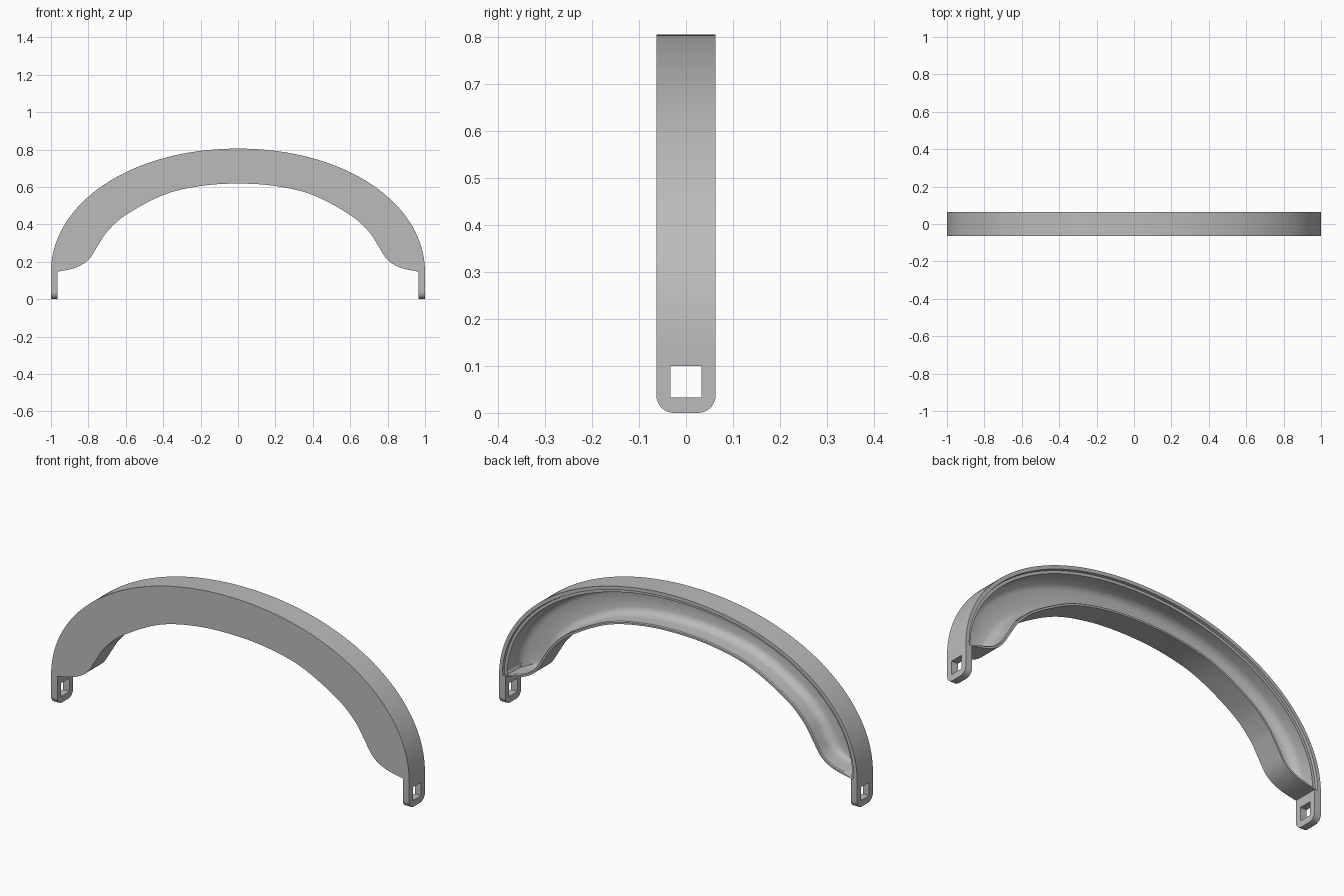
import bpy, bmesh, math
from mathutils import Vector

cube = bpy.data.objects.get("Cube")
if cube:
    bpy.data.objects.remove(cube, do_unlink=True)

grey = bpy.data.materials.new("satin grey")
grey.use_nodes = True
grey.diffuse_color = (0.5, 0.5, 0.5, 1)
grey.node_tree.nodes["Principled BSDF"].inputs["Base Color"].default_value = (0.5, 0.5, 0.5, 1)

W = 0.063       # half depth of the band
WALL = 0.034    # outer wall and tab thickness
LIP = 0.013     # inner wall thickness


def add_object(name, bm):
    bmesh.ops.recalc_face_normals(bm, faces=bm.faces)
    mesh = bpy.data.meshes.new(name)
    bm.to_mesh(mesh)
    bm.free()
    mesh.materials.append(grey)
    ob = bpy.data.objects.new(name, mesh)
    bpy.context.collection.objects.link(ob)
    return ob


def activate(ob):
    bpy.ops.object.select_all(action='DESELECT')
    ob.select_set(True)
    bpy.context.view_layer.objects.active = ob


def spline(a, b, c, d, t):
    return 0.5 * (2 * b + (c - a) * t + (2 * a - 5 * b + 4 * c - d) * t * t
                  + (3 * b - a - 3 * c + d) * t ** 3)


def outer_point(angle):
    p = 2 / 2.05
    c, s = math.cos(angle), max(math.sin(angle), 0)
    return Vector((math.copysign(abs(c) ** p, c), 0, 0.14 + 0.665 * s ** p))


def normals(points):
    # normals pointing away from the arch centre
    result = []
    for i in range(len(points)):
        d = points[min(i + 1, len(points) - 1)] - points[max(i - 1, 0)]
        result.append(Vector((d.z, 0, -d.x)).normalized())
    return result


# Half of the inner edge as x, z, with the matching angle on the outer edge
half = [Vector(v) for v in (
    (0.965, 0.147, 0), (0.87, 0.168, 0.07), (0.8, 0.21, 0.17),
    (0.75, 0.285, 0.3), (0.7, 0.36, 0.42), (0.6, 0.45, 0.62),
    (0.4, 0.557, 0.95), (0.2, 0.605, 1.27))]
ctrl = half + [Vector((0, 0.618, math.pi / 2))]
ctrl += [Vector((-v.x, v.y, math.pi - v.z)) for v in reversed(half)]
STEPS = 8
stations = []
for i in range(len(ctrl) - 1):
    a, d = ctrl[max(i - 1, 0)], ctrl[min(i + 2, len(ctrl) - 1)]
    stations += [spline(a, ctrl[i], ctrl[i + 1], d, k / STEPS) for k in range(STEPS)]
stations.append(ctrl[-1])
outer = [outer_point(s.z) for s in stations]
inner = [Vector((s.x, 0, s.y)) for s in stations]
n_out, n_in = normals(outer), normals(inner)

# Hollow arch: front plate, stepped outer wall, rounded trough, thin inner lip
rim = [(0, -W), (0, W), (0.018, W), (0.02, 0.05), (WALL, 0.05)]
trough = [(0, 0.0), (0.02, -0.014), (0.07, -0.028), (0.15, -0.038), (0.25, -0.043)]
trough += [(1 - u, y) for u, y in reversed(trough)]
bm = bmesh.new()
rings = []
for o, i, no, ni in zip(outer, inner, n_out, n_in):
    gap = (i - o).length
    fit = min(1, max(0, (gap - 0.036) / 0.05))
    oc, ic = o - no * WALL, i + ni * LIP
    mid = o.lerp(i, 0.8)
    oc, ic = mid.lerp(oc, fit), mid.lerp(ic, fit)
    section = [(o.lerp(oc, d / WALL), y) for d, y in rim]
    section += [(oc.lerp(ic, u), y) for u, y in trough]
    section += [(ic, 0.058), (ic.lerp(i, 0.3), W), (i, W), (i, -W)]
    rings.append([bm.verts.new((p.x, y, p.z)) for p, y in section])
n = len(rings[0])
for r, s in zip(rings, rings[1:]):
    for k in range(n):
        bm.faces.new((r[k], r[(k + 1) % n], s[(k + 1) % n], s[k]))
bm.faces.new(rings[0])
bm.faces.new(rings[-1])
arch = add_object("arch_shell", bm)
activate(arch)
bpy.ops.object.shade_smooth_by_angle(angle=math.radians(32))


# Mounting tabs with rounded lower corners and a square slot
def box(bm, x0, x1, half_y, z0, z1):
    verts = bmesh.ops.create_cube(bm, size=1)["verts"]
    for v in verts:
        v.co = ((x0 + x1) / 2 + v.co.x * (x1 - x0), v.co.y * 2 * half_y,
                (z0 + z1) / 2 + v.co.z * (z1 - z0))


for side, name in ((1, "left"), (-1, "right")):
    x0, x1 = sorted((side, side * (1 - WALL - 0.001)))
    bm = bmesh.new()
    box(bm, x0, x1, W, 0, 0.148)
    low = [e for e in bm.edges if all(v.co.z < 0.01 for v in e.verts)
           and abs(e.verts[0].co.y - e.verts[1].co.y) < 0.001]
    bmesh.ops.bevel(bm, geom=low, offset=0.037, segments=8, profile=0.5, affect='EDGES')
    tab = add_object(name + "_tab", bm)
    bm = bmesh.new()
    box(bm, x0 - 0.05, x1 + 0.05, 0.033, 0.033, 0.1)
    cutter = add_object(name + "_slot_cutter", bm)
    cut = tab.modifiers.new("slot", 'BOOLEAN')
    cut.operation, cut.solver, cut.object = 'DIFFERENCE', 'EXACT', cutter
    activate(tab)
    bpy.ops.object.modifier_apply(modifier="slot")
    bpy.data.objects.remove(cutter, do_unlink=True)
    bpy.ops.object.shade_smooth_by_angle(angle=math.radians(32))
